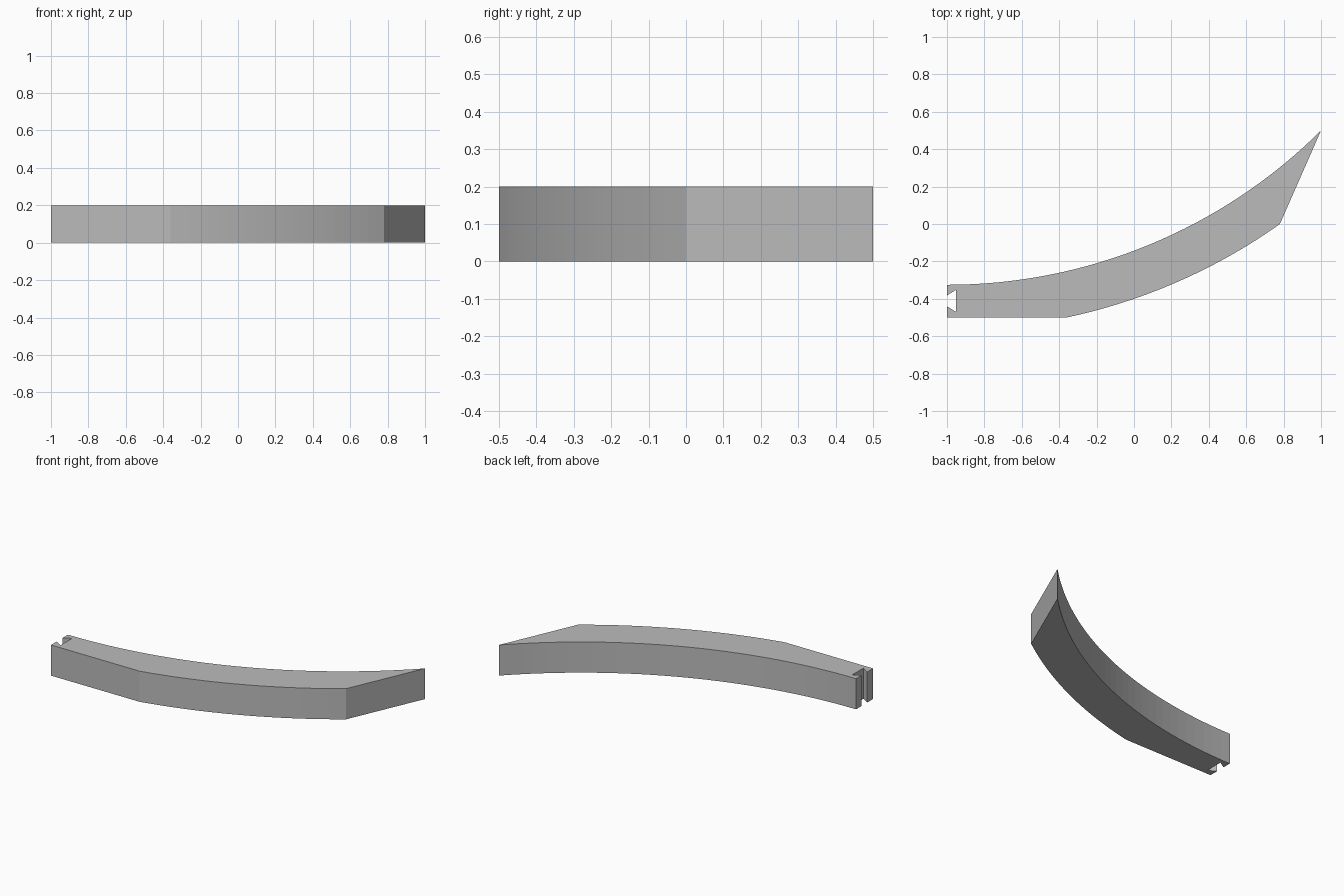
import bpy
import bmesh
import math

cube = bpy.data.objects.get("Cube")
if cube:
    bpy.data.objects.remove(cube, do_unlink=True)

HEIGHT = 0.2
CENTRE = (-1.0, 2.512)          # shared centre of both arcs
R_INNER, R_OUTER = 2.837, 3.079


def arc(radius, x_start, x_end, steps):
    """Points on the lower side of a circle, evenly spaced by angle."""
    a0 = math.asin((x_start - CENTRE[0]) / radius)
    a1 = math.asin((x_end - CENTRE[0]) / radius)
    angles = [a0 + (a1 - a0) * i / steps for i in range(steps + 1)]
    return [(CENTRE[0] + radius * math.sin(a), CENTRE[1] - radius * math.cos(a))
            for a in angles]


# Plan outline: straight foot, outer arc, slanted tip, inner arc, dovetail slot
slot_y, mouth, depth, inner = -0.411, 0.029, 0.049, 0.059
outline = [(-1, -0.5)]
outline += arc(R_OUTER, -0.36, 0.78, 24)
outline += arc(R_INNER, 1.0, -1.0, 32)
outline += [(-1, slot_y + mouth), (-1 + depth, slot_y + inner),
            (-1 + depth, slot_y - inner), (-1, slot_y - mouth)]

# Extrude the outline into the solid bar
bm = bmesh.new()
base = bm.faces.new([bm.verts.new((x, y, 0)) for x, y in outline])
top = bmesh.ops.extrude_face_region(bm, geom=[base], use_keep_orig=True)["geom"]
bmesh.ops.translate(bm, vec=(0, 0, HEIGHT),
                    verts=[g for g in top if isinstance(g, bmesh.types.BMVert)])
bmesh.ops.recalc_face_normals(bm, faces=bm.faces)

mesh = bpy.data.meshes.new("curved_bar")
bm.to_mesh(mesh)
bm.free()

# Plain grey finish
grey = bpy.data.materials.new("plain_grey")
grey.use_nodes = True
colour = (0.5, 0.5, 0.5, 1)
grey.diffuse_color = colour
grey.node_tree.nodes["Principled BSDF"].inputs["Base Color"].default_value = colour
mesh.materials.append(grey)

bar = bpy.data.objects.new("curved_bar", mesh)
bpy.context.collection.objects.link(bar)
